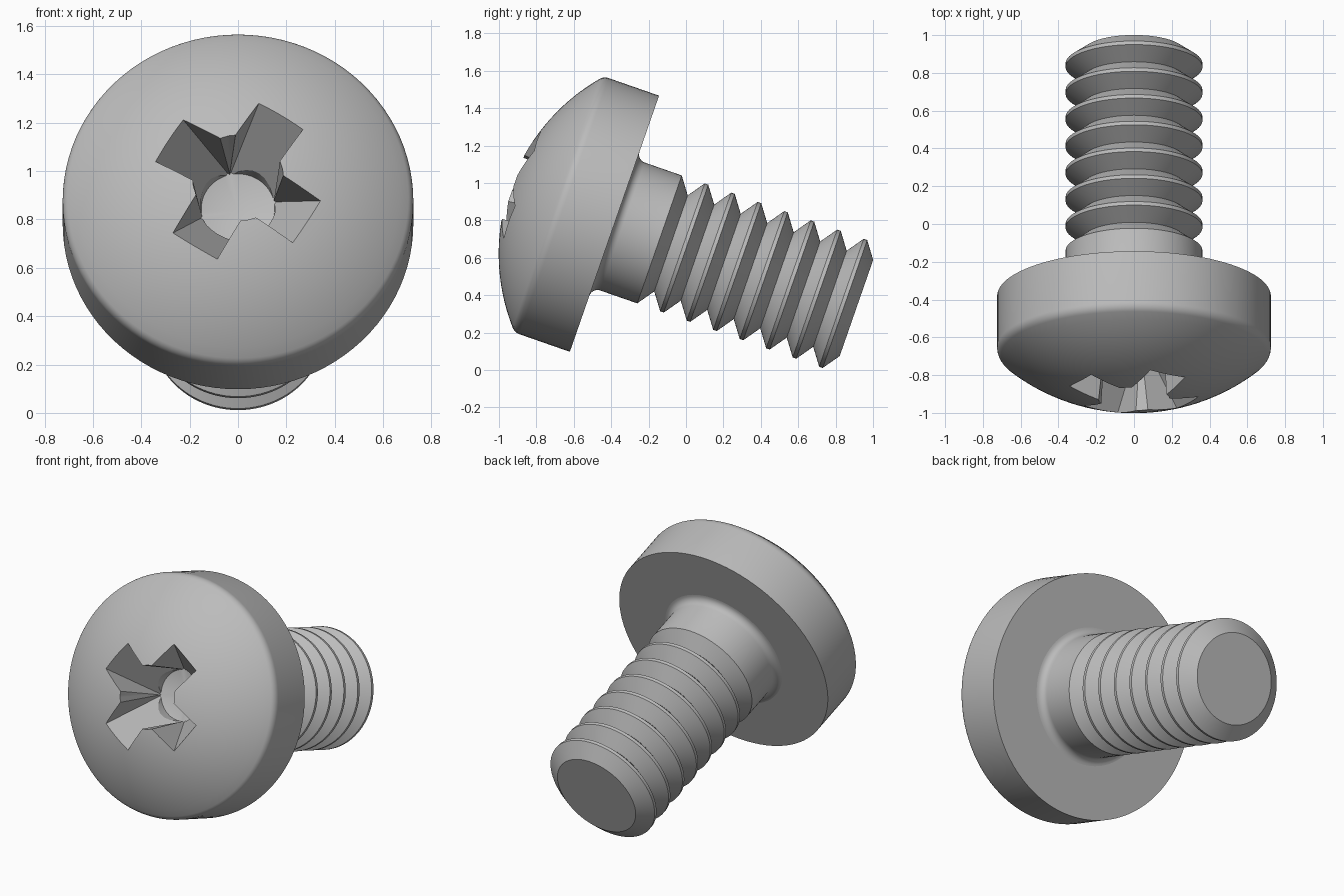
import bpy
import bmesh
from math import cos, sin, pi, sqrt, asin, radians
from mathutils import Matrix, Vector

default = bpy.data.objects.get("Cube")
if default:
    bpy.data.objects.remove(default, do_unlink=True)

# One plain metal colour
steel = bpy.data.materials.new("grey_steel")
steel.use_nodes = True
colour = (0.5, 0.5, 0.5, 1.0)
steel.diffuse_color = colour
steel.node_tree.nodes["Principled BSDF"].inputs["Base Color"].default_value = colour

# The screw is modelled upright (head up, underside of head at z = 0), then tilted
TILT = Matrix.Translation((0, -0.3825, 0.7825)) @ Matrix.Rotation(radians(70.8), 4, "X")


def make_object(name, bm):
    bmesh.ops.recalc_face_normals(bm, faces=bm.faces)
    mesh = bpy.data.meshes.new(name)
    bm.to_mesh(mesh)
    bm.free()
    mesh.materials.append(steel)
    obj = bpy.data.objects.new(name, mesh)
    bpy.context.collection.objects.link(obj)
    obj.matrix_world = TILT
    return obj


def lathe(name, profile, steps=96):
    """Spin (radius, height) points around the z axis."""
    bm = bmesh.new()
    verts = [bm.verts.new((r, 0, z)) for r, z in profile]
    edges = [bm.edges.new(pair) for pair in zip(verts, verts[1:])]
    bmesh.ops.spin(bm, geom=verts + edges, cent=(0, 0, 0), axis=(0, 0, 1),
                   angle=2 * pi, steps=steps)
    bmesh.ops.remove_doubles(bm, verts=bm.verts, dist=0.0001)
    return make_object(name, bm)


def arc(r, z, radius, start, end, steps):
    return [(r + radius * cos(start + (end - start) * i / steps),
             z + radius * sin(start + (end - start) * i / steps))
            for i in range(steps + 1)]


# Head: flat underside, straight rim, rounded shoulder, shallow dome
HEAD_R, DOME_R, APEX, ROUND = 0.725, 1.08, 0.592, 0.06
dome_z = APEX - DOME_R
shoulder_r = HEAD_R - ROUND
shoulder_z = dome_z + sqrt((DOME_R - ROUND) ** 2 - shoulder_r ** 2)
meet = pi / 2 - asin(shoulder_r / (DOME_R - ROUND))
head_profile = [(0, 0), (HEAD_R, 0)]
head_profile += arc(shoulder_r, shoulder_z, ROUND, 0, meet, 6)
head_profile += arc(0, dome_z, DOME_R, meet, pi / 2, 16)[1:]
head = lathe("screw_head", head_profile)

# Shank: fillet under the head, plain neck, ring threads, flat tip
NECK_R, ROOT_R, PITCH, CREST, FILLET = 0.362, 0.272, 0.15, 0.01, 0.045
shank_profile = arc(NECK_R + FILLET, -FILLET, FILLET, pi / 2, pi, 6)
shank_profile += [(NECK_R, -0.255), (ROOT_R, -0.32)]
for i in range(7):
    crest_z = -0.395 - i * PITCH
    shank_profile += [(NECK_R, crest_z + CREST), (NECK_R, crest_z - CREST),
                      (ROOT_R, crest_z - PITCH / 2)]
shank_profile.append((0, -1.37))
shank = lathe("threaded_shank", shank_profile)


# Cross recess: two tapered slots and a central cone
def slot_cutter(name, angle):
    bm = bmesh.new()
    half, low, high = 0.108, 0.19, 0.7
    corners = [(-0.118, low), (0.118, low), (0.44, high), (-0.44, high)]
    face = bm.faces.new([bm.verts.new((x, -half, z)) for x, z in corners])
    out = bmesh.ops.extrude_face_region(bm, geom=[face])
    moved = [g for g in out["geom"] if isinstance(g, bmesh.types.BMVert)]
    bmesh.ops.translate(bm, verts=moved, vec=Vector((0, 2 * half, 0)))
    bmesh.ops.rotate(bm, verts=bm.verts, matrix=Matrix.Rotation(angle, 3, "Z"))
    return make_object(name, bm)


cutters = [slot_cutter("slot_cutter_%d" % i, radians(58 + 90 * i)) for i in range(2)]
cutters.append(lathe("cone_cutter", [(0, 0.15), (0.152, 0.19), (0.2, 0.7), (0, 0.7)], 32))

bpy.context.view_layer.objects.active = head
for cutter in cutters:
    cutter.hide_render = True
    cut = head.modifiers.new("cross_recess", "BOOLEAN")
    cut.operation = "DIFFERENCE"
    cut.solver = "EXACT"
    cut.object = cutter
    bpy.ops.object.modifier_apply(modifier=cut.name)
    bpy.data.objects.remove(cutter, do_unlink=True)

# Smooth round surfaces, crisp edges
bpy.ops.object.select_all(action="DESELECT")
for part in (head, shank):
    part.select_set(True)
bpy.ops.object.shade_smooth_by_angle(angle=radians(25))
